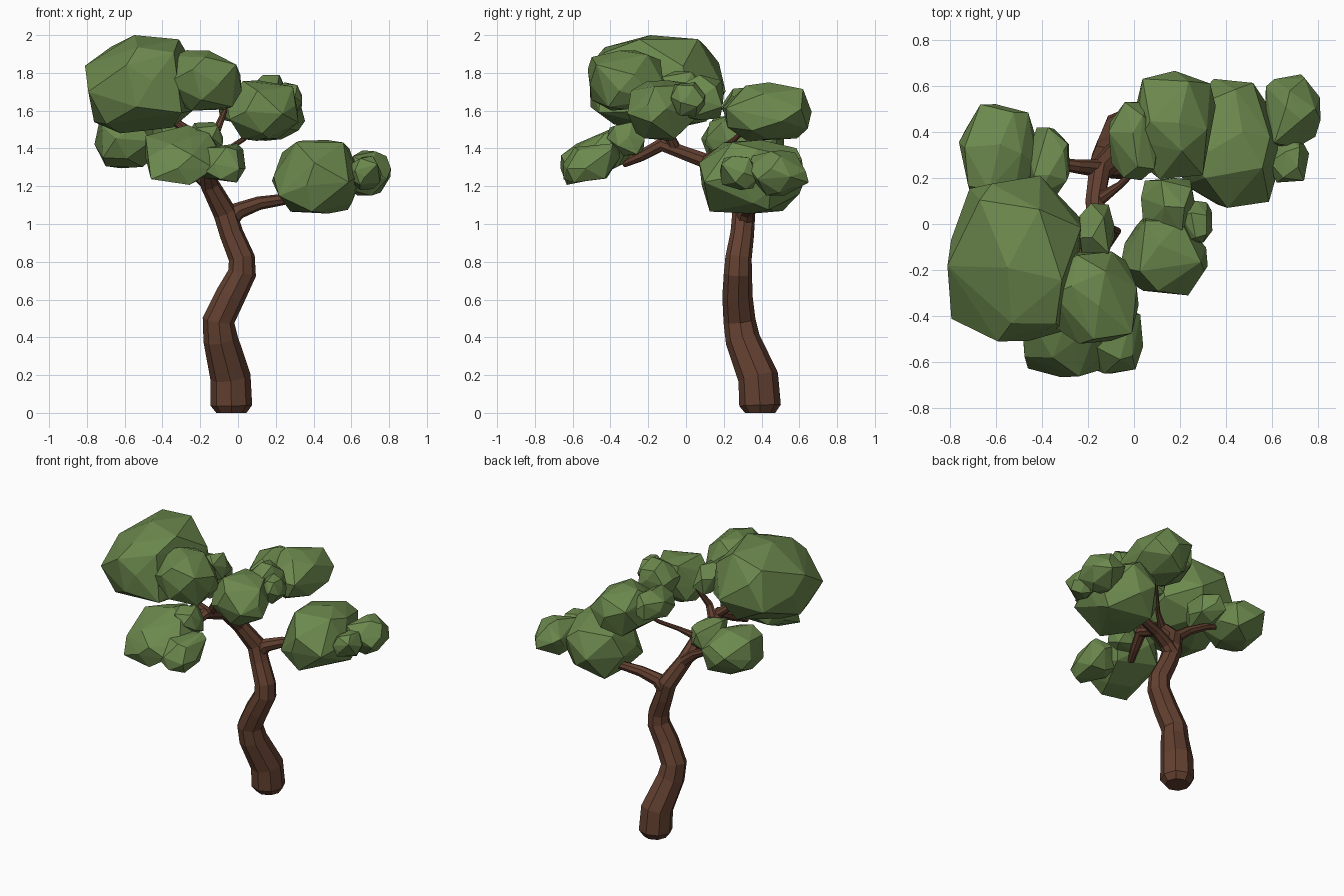
import bpy, bmesh, math, random
from mathutils import Vector

if "Cube" in bpy.data.objects:
    bpy.data.objects.remove(bpy.data.objects["Cube"])

random.seed(5)


def material(name, color):
    m = bpy.data.materials.new(name)
    m.diffuse_color = color
    m.use_nodes = True
    m.node_tree.nodes["Principled BSDF"].inputs["Base Color"].default_value = m.diffuse_color
    return m


BARK = material("bark", (0.125, 0.052, 0.03, 1))
LEAF = material("leaf_green", (0.15, 0.25, 0.075, 1))


def limb(name, points):
    """Faceted eight-sided tube through (x, y, z, radius) points."""
    cu = bpy.data.curves.new(name, 'CURVE')
    cu.dimensions = '3D'
    cu.bevel_depth = 1.0
    cu.bevel_resolution = 2
    cu.use_fill_caps = True
    sp = cu.splines.new('POLY')
    sp.points.add(len(points) - 1)
    sp.use_smooth = False
    for p, (x, y, z, r) in zip(sp.points, points):
        p.co = (x, y, z, 1)
        p.radius = r
    ob = bpy.data.objects.new(name, cu)
    bpy.context.collection.objects.link(ob)
    bpy.ops.object.select_all(action='DESELECT')
    ob.select_set(True)
    bpy.context.view_layer.objects.active = ob
    bpy.ops.object.convert(target='MESH')
    ob = bpy.context.view_layer.objects.active
    ob.data.materials.clear()
    ob.data.materials.append(BARK)


def leaf_clump(name, center, half, count=20, shear=0.0):
    """Irregular, slightly boxy faceted hull; shear tilts it along y."""
    pts = []
    turn = random.uniform(0, 6.28)
    for i in range(count):
        z = 1 - 2 * (i + 0.5) / count
        a = turn + i * 2.39996
        s = math.sqrt(1 - z * z)
        p = Vector((s * math.cos(a), s * math.sin(a), z))
        p += Vector([random.uniform(-0.22, 0.22) for _ in range(3)])
        p /= sum(abs(c) ** 3.2 for c in p) ** (1 / 3.2)
        pts.append(p * random.uniform(0.92, 1.06))
    lo = [min(p[k] for p in pts) for k in range(3)]
    hi = [max(p[k] for p in pts) for k in range(3)]
    bm = bmesh.new()
    for p in pts:
        d = [((p[k] - lo[k]) / (hi[k] - lo[k]) * 2 - 1) * half[k] for k in range(3)]
        d[2] += shear * d[1]
        bm.verts.new(Vector(center) + Vector(d))
    bmesh.ops.convex_hull(bm, input=bm.verts[:])
    bmesh.ops.delete(bm, geom=[v for v in bm.verts if not v.link_faces], context='VERTS')
    bmesh.ops.recalc_face_normals(bm, faces=bm.faces[:])
    me = bpy.data.meshes.new(name)
    bm.to_mesh(me)
    bm.free()
    me.materials.append(LEAF)
    bpy.context.collection.objects.link(bpy.data.objects.new(name, me))


# Curving trunk, continuing into the main limb
limb("trunk", [
    (-0.035, 0.392, 0.0, 0.08), (-0.035, 0.392, 0.04, 0.11),
    (-0.04, 0.382, 0.19, 0.107), (-0.092, 0.30, 0.39, 0.092),
    (-0.103, 0.283, 0.49, 0.085), (-0.04, 0.272, 0.62, 0.08),
    (0.022, 0.275, 0.74, 0.075), (0.02, 0.278, 0.82, 0.07),
    (-0.035, 0.298, 0.95, 0.063), (-0.07, 0.305, 1.06, 0.062),
    (-0.15, 0.23, 1.21, 0.05), (-0.17, 0.10, 1.335, 0.043),
    (-0.17, -0.13, 1.42, 0.038), (-0.21, -0.24, 1.36, 0.03),
    (-0.25, -0.33, 1.32, 0.022)])

# Side branches
limb("right_branch", [(-0.06, 0.31, 1.01, 0.055), (0.0, 0.32, 1.07, 0.045),
                      (0.11, 0.35, 1.11, 0.036), (0.24, 0.38, 1.13, 0.03),
                      (0.40, 0.38, 1.2, 0.022)])
limb("left_branch", [(-0.14, 0.24, 1.2, 0.04), (-0.25, 0.25, 1.29, 0.03),
                     (-0.38, 0.27, 1.36, 0.024), (-0.55, 0.28, 1.42, 0.018)])
limb("back_branch", [(-0.16, 0.10, 1.33, 0.03), (-0.06, 0.17, 1.39, 0.016),
                     (0.03, 0.26, 1.45, 0.014), (0.14, 0.38, 1.57, 0.012)])
limb("upper_branch", [(-0.17, -0.06, 1.4, 0.034), (-0.12, -0.09, 1.48, 0.025),
                      (-0.07, -0.03, 1.6, 0.015), (-0.11, -0.01, 1.68, 0.012)])
limb("crown_branch", [(-0.17, -0.1, 1.42, 0.032), (-0.26, -0.14, 1.49, 0.026),
                      (-0.42, -0.18, 1.6, 0.02)])

# Foliage: name, center, half size, point count, tilt
clumps = [
    ("crown_leaves_large", (-0.52, -0.15, 1.74), (0.29, 0.36, 0.26), 24, 0),
    ("crown_leaves_front", (-0.18, -0.32, 1.76), (0.20, 0.20, 0.16), 22, 0),
    ("crown_leaves_small", (-0.165, -0.03, 1.71), (0.08, 0.12, 0.10), 16, 0),
    ("front_leaves_large", (-0.29, -0.44, 1.375), (0.20, 0.225, 0.115), 22, 0.38),
    ("front_leaves_small", (-0.08, -0.50, 1.325), (0.12, 0.15, 0.10), 18, 0.2),
    ("front_leaves_inner", (-0.17, -0.32, 1.45), (0.09, 0.10, 0.09), 16, 0),
    ("middle_leaves_large", (0.13, -0.13, 1.60), (0.19, 0.18, 0.16), 22, 0),
    ("middle_leaves_back", (0.15, 0.08, 1.67), (0.12, 0.12, 0.12), 18, 0),
    ("middle_leaves_small", (0.27, 0.01, 1.66), (0.07, 0.09, 0.09), 20, 0),
    ("right_leaves_large", (0.41, 0.35, 1.25), (0.23, 0.28, 0.195), 24, 0),
    ("right_leaves_outer", (0.69, 0.49, 1.27), (0.12, 0.16, 0.12), 20, 0),
    ("right_leaves_small", (0.67, 0.28, 1.27), (0.09, 0.10, 0.09), 18, 0),
    ("back_leaves_large", (0.18, 0.43, 1.595), (0.175, 0.235, 0.155), 22, 0),
    ("back_leaves_small", (0.0, 0.36, 1.63), (0.11, 0.17, 0.10), 18, 0),
    ("left_leaves_large", (-0.59, 0.30, 1.44), (0.17, 0.22, 0.145), 22, 0),
    ("left_leaves_small", (-0.37, 0.26, 1.47), (0.09, 0.16, 0.10), 18, 0),
]
for c in clumps:
    leaf_clump(*c)
